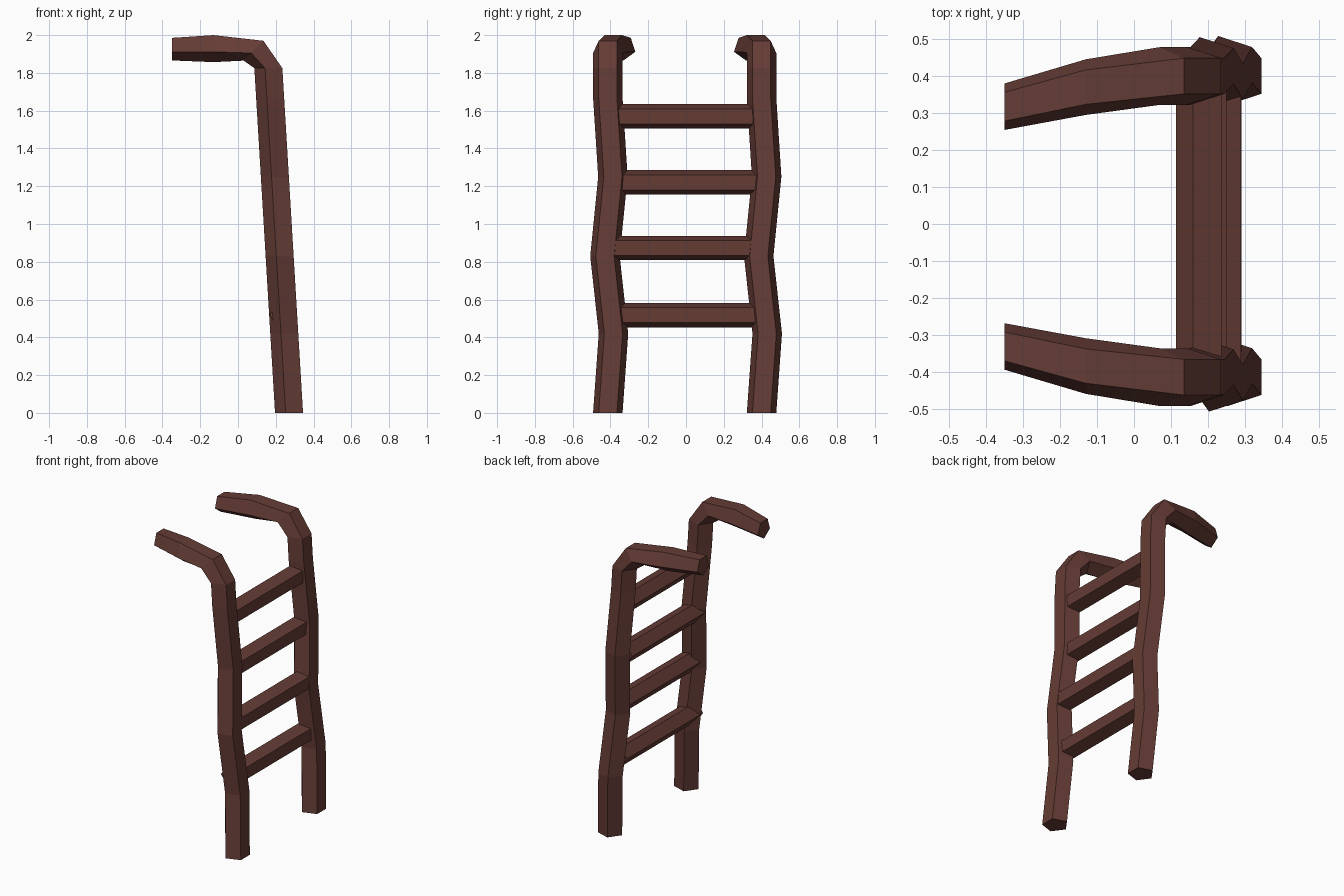
import bpy, bmesh
from math import cos, sin, radians
from mathutils import Vector

cube = bpy.data.objects.get("Cube")
if cube:
    bpy.data.objects.remove(cube)

wood = bpy.data.materials.new("dark_brown_wood")
wood.use_nodes = True
wood.diffuse_color = (0.13, 0.045, 0.036, 1)
wood.node_tree.nodes["Principled BSDF"].inputs["Base Color"].default_value = wood.diffuse_color


def ring(center, flat_dir, side_dir, radius):
    """Pentagon whose flat side faces flat_dir."""
    points = []
    for k in range(5):
        t = radians(36 + 72 * k)
        points.append(Vector(center) + radius * (cos(t) * flat_dir + sin(t) * side_dir))
    return points


def loft(name, rings):
    """Capped, flat-shaded tube through a list of rings."""
    bm = bmesh.new()
    loops = [[bm.verts.new(p) for p in r] for r in rings]
    for a, b in zip(loops, loops[1:]):
        for i in range(5):
            j = (i + 1) % 5
            bm.faces.new((a[i], a[j], b[j], b[i]))
    bm.faces.new(loops[0])
    bm.faces.new(loops[-1])
    bmesh.ops.recalc_face_normals(bm, faces=bm.faces)
    mesh = bpy.data.meshes.new(name)
    bm.to_mesh(mesh)
    bm.free()
    mesh.materials.append(wood)
    obj = bpy.data.objects.new(name, mesh)
    bpy.context.collection.objects.link(obj)


X, Y, Z = Vector((1, 0, 0)), Vector((0, 1, 0)), Vector((0, 0, 1))
R = 0.082

# Crooked leaning post: height and sideways sway
post = [(0, 0), (0.42, 0.03), (0.83, -0.015), (1.25, 0.027), (1.67, 0), (1.825, 0)]
# Hooked handle: x, inward bend, z, tilt of the flat side, radius
hook = [(0.088, 0, 1.923, 45, R),
        (-0.13, 0.03, 1.936, 90, 0.079),
        (-0.35, 0.083, 1.932, 90, 0.066)]

for name, base_y, inward in (("back_rail", 0.4, -1), ("front_rail", -0.414, 1)):
    rings = [ring((0.278 - 0.06 * z, base_y + sway, z), X, Y, R) for z, sway in post]
    for x, bend, z, tilt, radius in hook:
        a = radians(tilt)
        rings.append(ring((x, base_y + inward * bend, z), cos(a) * X + sin(a) * Z, Y, radius))
    loft(name, rings)

# Rungs: x, z and front end; the lowest one pokes slightly through its rail
rungs = [(0.235, 0.518, -0.42), (0.234, 0.873, -0.4), (0.195, 1.22, -0.38), (0.181, 1.57, -0.4)]
for n, (x, z, y_front) in enumerate(rungs, 1):
    loft(f"rung_{n}", [ring((x, y, z), X, Z, 0.068) for y in (y_front, 0.39)])
